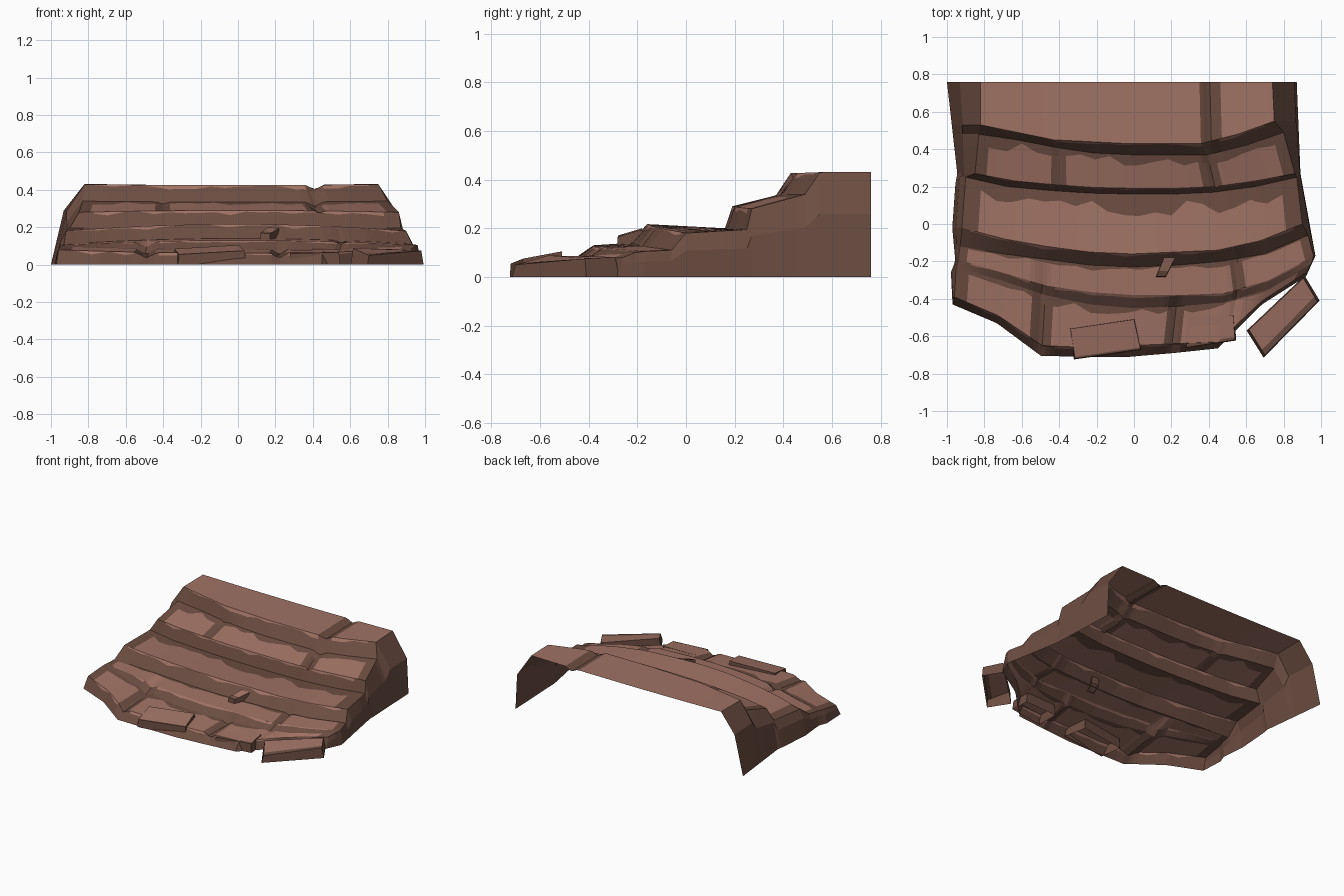
import bpy, random
from mathutils import Vector

if "Cube" in bpy.data.objects:
    bpy.data.objects.remove(bpy.data.objects["Cube"])

random.seed(4)
N = 84  # columns across the slope


def material(name, rgb):
    m = bpy.data.materials.new(name)
    m.diffuse_color = (*rgb, 1)
    m.use_nodes = True
    m.node_tree.nodes["Principled BSDF"].inputs["Base Color"].default_value = m.diffuse_color
    return m


DARK = material("dark rock", (0.150, 0.074, 0.053))
LIGHT = material("light worn rock", (0.350, 0.168, 0.127))


def make(name, verts, faces, mats):
    me = bpy.data.meshes.new(name)
    me.from_pydata(verts, [], faces)
    me.materials.append(DARK)
    me.materials.append(LIGHT)
    me.polygons.foreach_set("material_index", mats)
    ob = bpy.data.objects.new(name, me)
    bpy.context.collection.objects.link(ob)
    return ob


def sample(vals, u):
    f = min(max(u, 0), 1) * (len(vals) - 1)
    i = min(int(f), len(vals) - 2)
    return vals[i] + (vals[i + 1] - vals[i]) * (f - i)


def by_y(pts, y):
    """Piecewise-linear x for descending y."""
    for (y0, x0), (y1, x1) in zip(pts, pts[1:]):
        if y >= y1:
            return x0 + (x1 - x0) * (y - y0) / (y1 - y0)
    return pts[-1][1]


# Ledge lines, back to front: x left, x right, z centre, z ends, y at nine stations
ROWS = [
    (-.82, .75, .425, .43, [.53, .49, .45, .44, .43, .43, .43, .48, .55]),
    (-.83, .80, .335, .34, [.48, .45, .41, .38, .37, .37, .37, .42, .49]),
    (-.85, .86, .290, .28, [.27, .23, .21, .195, .19, .19, .20, .23, .27]),
    (-.90, .87, .200, .195, [.25, .20, .18, .165, .16, .16, .17, .20, .25]),
    (-.92, .90, .217, .18, [-.02, -.08, -.12, -.15, -.16, -.15, -.14, -.09, .00]),
    (-.93, .93, .140, .11, [-.12, -.16, -.19, -.22, -.23, -.22, -.20, -.16, -.06]),
    (-.94, .96, .130, .105, [-.19, -.26, -.33, -.365, -.38, -.38, -.37, -.30, -.17]),
    (-.95, .95, .082, .10, [-.23, -.30, -.38, -.43, -.45, -.44, -.42, -.35, -.21]),
    (-.96, .92, .062, .08, [-.39, -.49, -.65, -.66, -.65, -.64, -.63, -.41, -.26]),
    (-.97, .92, .000, .00, [-.43, -.53, -.705, -.71, -.71, -.69, -.665, -.43, -.28]),
]
ROWS.insert(0, (-.82, .74, .425, .432, [.76, .76]))
# Cracks running down the slope: x, half width, depth, y low, y high
CRACKS = [(.41, .05, .025, .2, .8), (-.4, .04, .012, .24, .42), (-.49, .06, .03, -.69, -.3),
          (.22, .045, .03, -.69, -.42), (.55, .03, .015, -.46, -.18)]
LEFT = [(.76, -1), (.27, -.945), (.07, -.98), (-.2, -.955), (-.26, -.98), (-.43, -.97)]
RIGHT = [(.76, .87), (.27, .89), (-.17, .97), (-.28, .92)]


def line(r):
    xl, xr, zc, ze, ys = r
    out = []
    for i in range(N + 1):
        u = i / N
        out.append(Vector((xl + (xr - xl) * u, sample(ys, u), zc + (ze - zc) * (2 * u - 1) ** 2)))
    return out


def ragged(a, b, lo, hi):
    """A line wandering between two ledge lines: the edge of a worn patch."""
    knots = [random.uniform(lo, hi) for _ in range(22)]
    return [p.lerp(q, sample(knots, i / N)) for i, (p, q) in enumerate(zip(a, b))]


# Lines plus the ragged paint edges, with a colour for each strip
base = [line(r) for r in ROWS]
lines, strips = [base[0]], []
for k in range(len(base) - 1):
    a, b = base[k], base[k + 1]
    if k == 0:
        lines.append(b)
        strips.append(1)
    elif k % 2:      # riser: worn edge spills over the top
        lines += [ragged(a, b, .0 + .02, .28), b]
        strips += [1, 0]
    else:            # tread: dark at the back, worn at the front
        lo, hi = {2: (.04, .35), 4: (.12, .38)}.get(k, (.03, .2))
        lines += [ragged(a, b, lo, hi), b]
        strips += [0, 1]


def in_crack(p):
    return next((c for c in CRACKS if abs(p.x - c[0]) < c[1] and c[3] <= p.y <= c[4]), None)


# Terraced slope with side skirts, open underneath and behind
verts, faces, mats = [], [], []
for ln in lines:
    l, r = ln[0], ln[-1]
    lo, ro = by_y(LEFT, l.y), by_y(RIGHT, r.y)
    row = [Vector((lo, l.y, 0)), Vector((l.x + (lo - l.x) * .62, l.y, l.z * .67))]
    for p in ln:
        q, c = p.copy(), in_crack(p)
        if c:
            q.z = max(0, q.z - c[2] * (1 - abs(p.x - c[0]) / c[1]))
        row.append(q)
    row += [Vector((r.x + (ro - r.x) * .9, r.y, r.z * .6)), Vector((ro, r.y, 0))]
    verts += row
W = N + 5
for j, s in enumerate(strips):
    for i in range(W - 1):
        a = j * W + i
        faces.append((a, a + W, a + W + 1, a + 1))
        mid = (verts[a] + verts[a + W + 1]) / 2
        margin = 2 if j == 0 else 4 + (j * 7) % 3
        inner = margin <= i < W - 1 - margin
        mats.append(1 if s and inner and not in_crack(mid) else 0)
make("terraced_slope", verts, faces, mats)


def slab(name, top, grow, zb, band=.0):
    """Loose slab: light top, dark flared sides, open underneath; band is a dark front margin."""
    top = [Vector(p) for p in top]
    c = sum(top, Vector()) / 4
    bot = [Vector((c.x + (p.x - c.x) * grow, c.y + (p.y - c.y) * grow, zb)) for p in top]
    back_l, back_r, front_r, front_l = top
    m_r, m_l = front_r.lerp(back_r, band), front_l.lerp(back_l, band)
    vs = top + bot + [m_r, m_l]
    fs = [(0, 9, 8, 1), (9, 3, 2, 8), (0, 1, 5, 4), (1, 8, 2, 6, 5), (2, 3, 7, 6), (3, 9, 0, 4, 7)]
    make(name, vs, fs, [1, 0, 0, 0, 0, 0])


# Loose slabs and the small stone
slab("front_slab", [(-.34, -.56, .085), (0, -.51, .105), (.035, -.67, .075), (-.315, -.72, .055)],
     1.04, .0, .06)
slab("corner_slab", [(.615, -.565, .088), (.905, -.29, .082), (.98, -.415, .075), (.70, -.70, .05)],
     1.07, .0, .2)
slab("low_step_slab", [(.28, -.50, .078), (.53, -.49, .082), (.54, -.62, .066), (.28, -.66, .06)],
     1.05, .0, .12)
slab("small_stone", [(.16, -.18, .20), (.22, -.18, .195), (.17, -.28, .165), (.12, -.28, .17)],
     1.06, .13, .3)
